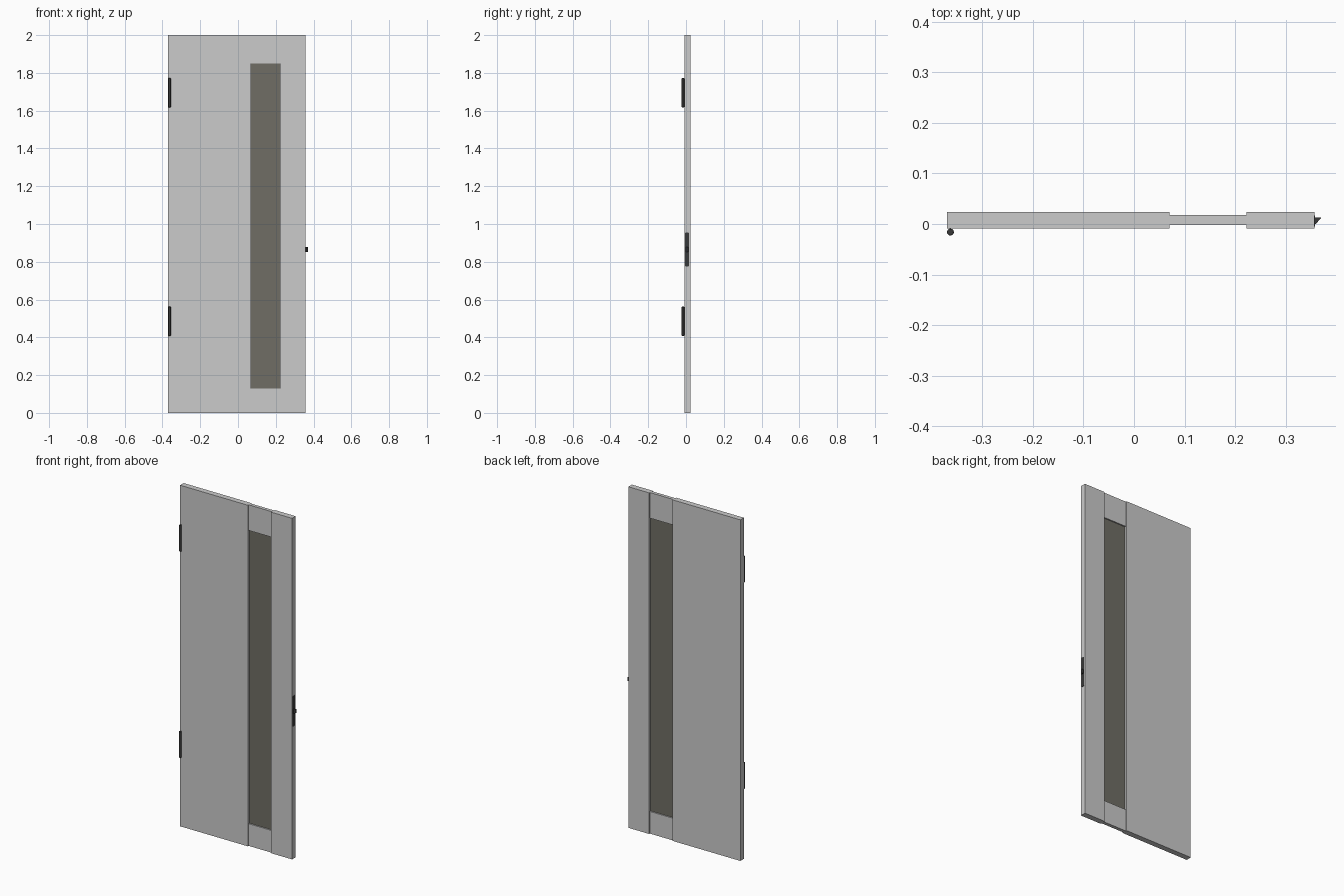
import bpy, bmesh, math

if "Cube" in bpy.data.objects:
    bpy.data.objects.remove(bpy.data.objects["Cube"])

# Main dimensions
X0, X1 = -0.3695, 0.357      # door leaf edges
W0, W1 = 0.07, 0.222         # window strip
Y0, Y1 = -0.009, 0.0240      # leaf thickness
R0, R1 = -0.002, 0.0180      # recessed rail thickness
Z0, Z1 = 0.13, 1.85          # glass height


def material(name, color):
    m = bpy.data.materials.new(name)
    m.diffuse_color = color
    m.use_nodes = True
    m.node_tree.nodes["Principled BSDF"].inputs["Base Color"].default_value = m.diffuse_color
    return m


GLASS = material("tinted_glass", (0.16, 0.155, 0.13, 1))
METAL = material("dark_metal", (0.04, 0.04, 0.04, 1))


def prism(name, profile, axis, a, b, mat=None):
    """Extrude a 2D profile along x (profile in y,z) or z (profile in x,y)."""
    bm = bmesh.new()
    place = (lambda p, t: (t, p[0], p[1])) if axis == 'x' else (lambda p, t: (p[0], p[1], t))
    face = bm.faces.new([bm.verts.new(place(p, a)) for p in profile])
    res = bmesh.ops.extrude_face_region(bm, geom=[face])
    for v in res['geom']:
        if isinstance(v, bmesh.types.BMVert):
            v.co['xyz'.index(axis)] = b
    bmesh.ops.recalc_face_normals(bm, faces=bm.faces)
    me = bpy.data.meshes.new(name)
    bm.to_mesh(me)
    bm.free()
    ob = bpy.data.objects.new(name, me)
    bpy.context.collection.objects.link(ob)
    if mat:
        me.materials.append(mat)
    return ob


def box(name, x0, x1, y0, y1, z0, z1, mat=None):
    return prism(name, [(x0, y0), (x1, y0), (x1, y1), (x0, y1)], 'z', z0, z1, mat)


# Door leaf: wide panel, narrow stile, recessed rails, glass
box("wide_panel", X0, W0, Y0, Y1, 0, 2)
box("lock_stile", W1, X1, Y0, Y1, 0, 2)
box("bottom_rail", W0, W1, R0, R1, 0, Z0)
box("top_rail", W0, W1, R0, R1, Z1, 2)
box("window_glass", W0, W1, 0.005, 0.011, Z0, Z1, GLASS)

# Hinge barrels with softened ends
for label, z in (("lower", 0.485), ("upper", 1.695)):
    bpy.ops.mesh.primitive_cylinder_add(vertices=24, radius=0.0068, depth=0.154,
                                        location=(X0 + 0.0068, -0.0160, z))
    hinge = bpy.context.object
    hinge.name = label + "_hinge"
    hinge.data.materials.append(METAL)
    bev = hinge.modifiers.new("soft_ends", 'BEVEL')
    bev.width, bev.segments, bev.limit_method = 0.002, 2, 'ANGLE'
    bpy.ops.object.shade_smooth_by_angle()

# Lock plate with rounded corners on the door edge
cy, cz, hw, hh, r = 0.006, 0.865, 0.0105, 0.09, 0.006
plate = []
for i, (sy, sz) in enumerate(((1, 1), (-1, 1), (-1, -1), (1, -1))):
    for k in range(5):
        a = math.radians(90 * i + 22.5 * k)
        plate.append((cy + sy * (hw - r) + r * math.cos(a),
                      cz + sz * (hh - r) + r * math.sin(a)))
prism("lock_plate", plate, 'x', X1 - 0.002, X1 + 0.0008, METAL)

# Wedge-shaped latch bolt
prism("latch_bolt", [(X1, 0.0), (X1 + 0.002, 0.0), (X1 + 0.0125, 0.0115),
                     (X1 + 0.0125, 0.0125), (X1, 0.0125)],
      'z', 0.853, 0.877, METAL)
